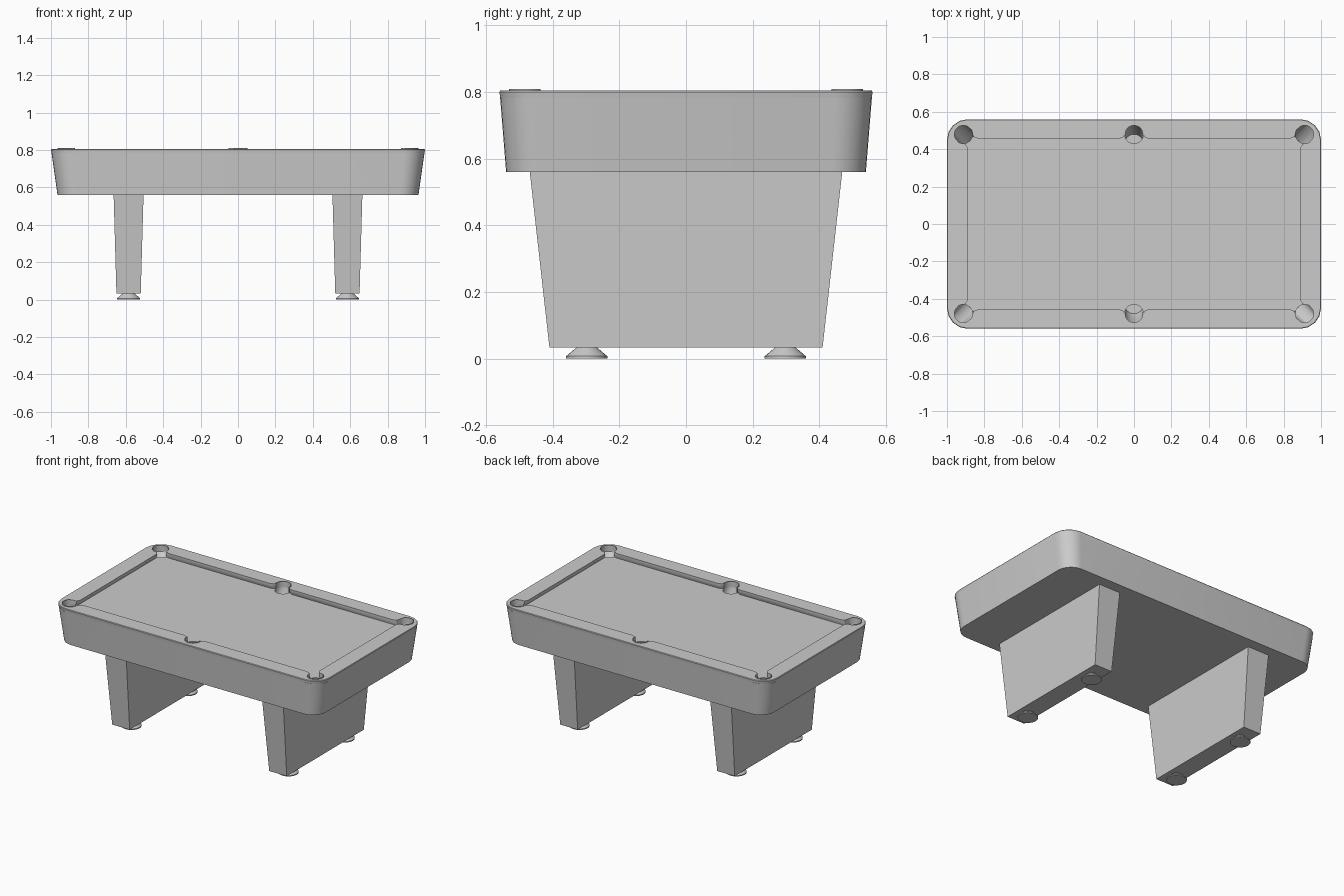
import bpy, bmesh, math
from math import cos, sin, pi

if "Cube" in bpy.data.objects:
    bpy.data.objects.remove(bpy.data.objects["Cube"])


def loft(name, rings):
    """Closed solid through a list of equal-length rings of (x, y, z)."""
    bm = bmesh.new()
    vr = [[bm.verts.new(p) for p in r] for r in rings]
    n = len(vr[0])
    for a, b in zip(vr, vr[1:]):
        for i in range(n):
            j = (i + 1) % n
            bm.faces.new((a[i], a[j], b[j], b[i]))
    bm.faces.new(vr[0][::-1])
    bm.faces.new(vr[-1])
    bmesh.ops.recalc_face_normals(bm, faces=bm.faces)
    me = bpy.data.meshes.new(name)
    bm.to_mesh(me)
    bm.free()
    ob = bpy.data.objects.new(name, me)
    bpy.context.collection.objects.link(ob)
    return ob


def circle(x, y, r, z, n=24):
    return [(x + r * cos(2 * pi * i / n), y + r * sin(2 * pi * i / n), z) for i in range(n)]


def rect(x, hx, hy, z):
    return [(x + sx * hx, sy * hy, z) for sx, sy in ((1, 1), (-1, 1), (-1, -1), (1, -1))]


def rounded(hx, hy, r, z, seg):
    pts = []
    for k, (sx, sy) in enumerate(((1, 1), (-1, 1), (-1, -1), (1, -1))):
        for i in range(seg + 1):
            a = pi / 2 * (k + i / seg)
            pts.append((sx * (hx - r) + r * cos(a), sy * (hy - r) + r * sin(a), z))
    return pts


def smooth(ob, angle=35):
    bpy.ops.object.select_all(action='DESELECT')
    ob.select_set(True)
    bpy.context.view_layer.objects.active = ob
    bpy.ops.object.shade_smooth_by_angle(angle=math.radians(angle))


def cut(ob, cutters):
    bpy.context.view_layer.objects.active = ob
    for c in cutters:
        m = ob.modifiers.new("cut", 'BOOLEAN')
        m.operation, m.solver, m.object = 'DIFFERENCE', 'EXACT', c
        bpy.ops.object.modifier_apply(modifier=m.name)


BED, SEAM, TOP = 0.77, 0.783, 0.805

# Cabinet and the rail cap above it
cabinet = loft("cabinet", [rounded(0.965, 0.54, 0.10, 0.56, 8),
                           rounded(0.997, 0.558, 0.11, SEAM, 8)])
rail = loft("rail_cap", [rounded(0.997, 0.558, 0.11, SEAM, 4),
                         rounded(1.0, 0.56, 0.11, TOP - 0.004, 4),
                         rounded(0.997, 0.557, 0.108, TOP, 4)])

# Playing-field recess: one quadrant with flared pocket mouths, mirrored
quad = [(0.89, 0.41), (0.902, 0.428), (0.93, 0.436), (0.915, 0.48), (0.87, 0.50),
        (0.858, 0.466), (0.83, 0.455), (0.08, 0.455), (0.06, 0.463), (0.045, 0.48)]
outline = quad + [(-x, y) for x, y in quad[::-1]]
outline += [(-x, -y) for x, y in outline]
recess = loft("recess_cutter", [[(x * k, y * k, z) for x, y in outline]
                                for k, z in ((1.015, BED), (1, 0.79), (1, 0.85))])
cutters = [recess]

# Pockets lean inward below the bed
pockets = [(sx * 0.913, sy * 0.48) for sx in (-1, 1) for sy in (-1, 1)]
pockets += [(0, -0.48), (0, 0.48)]
for x, y in pockets:
    sx, sy = (x > 0) - (x < 0), (y > 0) - (y < 0)
    d = 0.07 if sx else 0.05
    cutters.append(loft("pocket_cutter", [circle(x - sx * d, y - sy * d, 0.05, 0.67),
                                          circle(x, y, 0.05, BED - 0.005),
                                          circle(x, y, 0.05, 0.85)]))
for part in (cabinet, rail):
    cut(part, cutters)
    smooth(part)
for c in cutters:
    bpy.data.objects.remove(c)

# Thin raised pocket liners, open towards the field
for x, y in pockets:
    mid = math.atan2(y, x) if x == 0 else math.atan2(y / abs(y), x / abs(x))
    half = math.radians(100)
    rings = []
    for i in range(19):
        a = mid - half + 2 * half * i / 18
        rings.append([(x + r * cos(a), y + r * sin(a), z) for r, z in
                      ((0.047, BED), (0.052, BED), (0.052, TOP + 0.004), (0.047, TOP + 0.004))])
    smooth(loft("pocket_liner", rings))

# Tapered panel legs with flared feet
for s in (-1, 1):
    loft("leg_panel", [rect(s * 0.585, 0.065, 0.41, 0.033), rect(s * 0.585, 0.08, 0.469, 0.56)])
    for t in (-1, 1):
        smooth(loft("foot", [circle(s * 0.585, t * 0.298, r, z)
                             for r, z in ((0.062, 0), (0.062, 0.007), (0.03, 0.034))]), 25)
